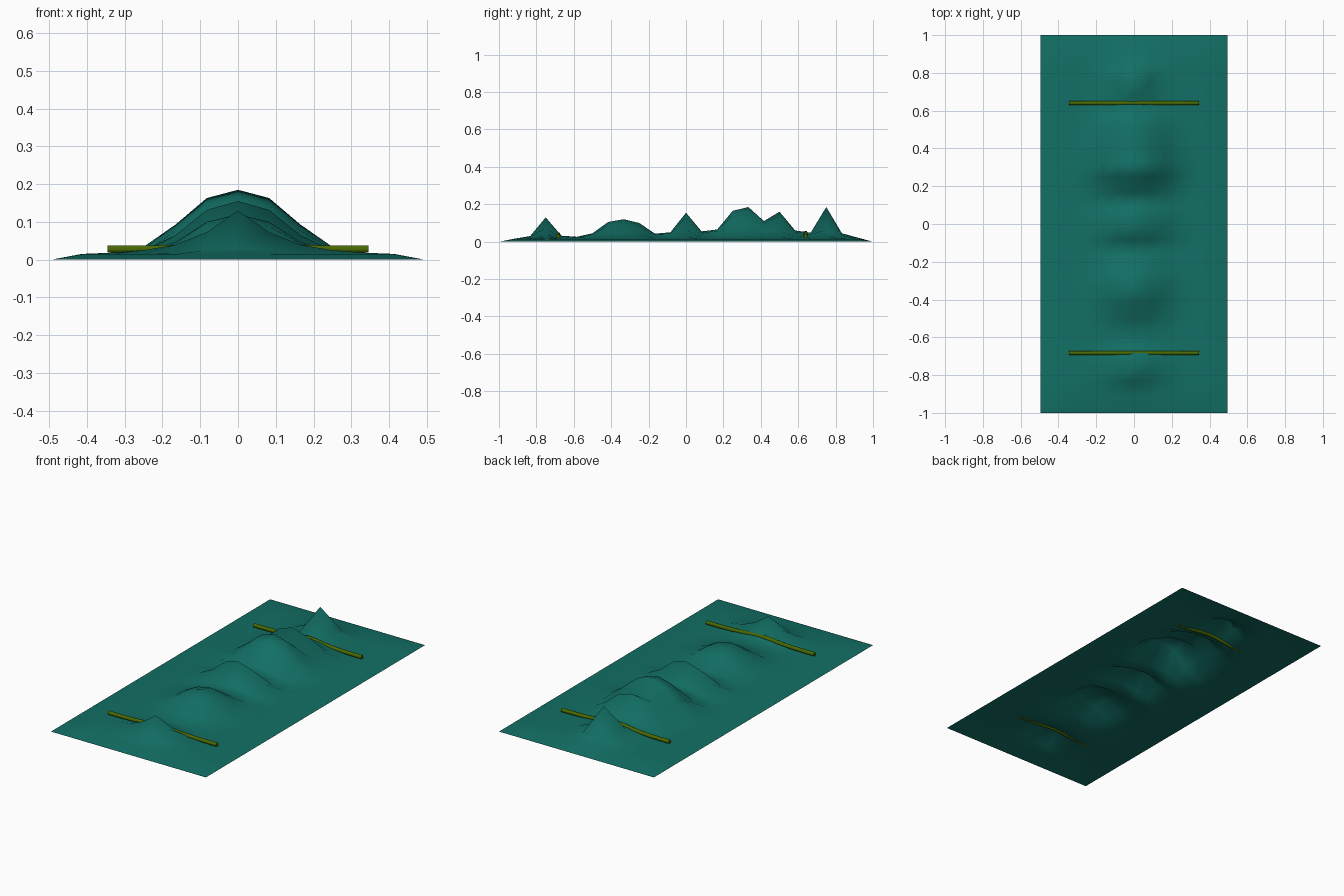
import bpy, bmesh, math

if "Cube" in bpy.data.objects:
    bpy.data.objects.remove(bpy.data.objects["Cube"])


def material(name, rgb):
    m = bpy.data.materials.new(name)
    m.diffuse_color = (*rgb, 1)
    m.use_nodes = True
    m.node_tree.nodes["Principled BSDF"].inputs["Base Color"].default_value = m.diffuse_color
    return m


teal = material("teal_cloth", (0.006, 0.16, 0.13))
olive = material("olive_strap", (0.065, 0.14, 0.001))

# Ridge height and half-width for each row, front to back
HEIGHT = [0, .016, .030, .130, .032, .026, .045, .105, .120, .100, .043, .050,
          .155, .055, .065, .165, .185, .110, .160, .060, .048, .185, .045, .022, 0]
WIDTH = [.1, .1, .12, .11, .12, .13, .14, .15, .15, .15, .15, .15,
         .16, .15, .16, .17, .18, .18, .16, .16, .13, .066, .11, .1, .1]
NX, NY, HALF_X = 12, 24, 0.495


def height(i, j):
    x = (i / NX * 2 - 1) * HALF_X
    if i in (0, NX) or j in (0, NY):
        return 0.0
    base = min(HEIGHT[j], 0.013 + 0.006 * min(i, NX - i, j, NY - j) / 4)
    power = 1.2 if j in (3, 21) else 2.5
    return base + (HEIGHT[j] - base) * math.exp(-(abs(x) / WIDTH[j]) ** power)


# Draped cloth: one thin sheet with raised bumps
bm = bmesh.new()
bmesh.ops.create_grid(bm, x_segments=NX, y_segments=NY, size=1)
for v in bm.verts:
    i = round((v.co.x + 1) / 2 * NX)
    j = round((v.co.y + 1) / 2 * NY)
    v.co = ((i / NX * 2 - 1) * HALF_X, j / NY * 2 - 1, height(i, j))
mesh = bpy.data.meshes.new("draped_cloth")
bm.to_mesh(mesh)
bm.free()
mesh.materials.append(teal)
mesh.shade_smooth()
cloth = bpy.data.objects.new("draped_cloth", mesh)
bpy.context.collection.objects.link(cloth)


# Straps: slim round bars arching slightly over the cloth
def strap(name, y, rise):
    cu = bpy.data.curves.new(name, 'CURVE')
    cu.dimensions = '3D'
    cu.bevel_depth = 0.011
    cu.bevel_resolution = 1
    cu.use_fill_caps = True
    sp = cu.splines.new('POLY')
    n = 13
    sp.points.add(n - 1)
    for k in range(n):
        x = -0.345 + 0.69 * k / (n - 1)
        sp.points[k].co = (x, y, 0.028 + rise * math.exp(-(x / 0.12) ** 2), 1)
    cu.materials.append(olive)
    ob = bpy.data.objects.new(name, cu)
    bpy.context.collection.objects.link(ob)


strap("front_strap", -0.683, 0.012)
strap("back_strap", 0.64, 0.02)
